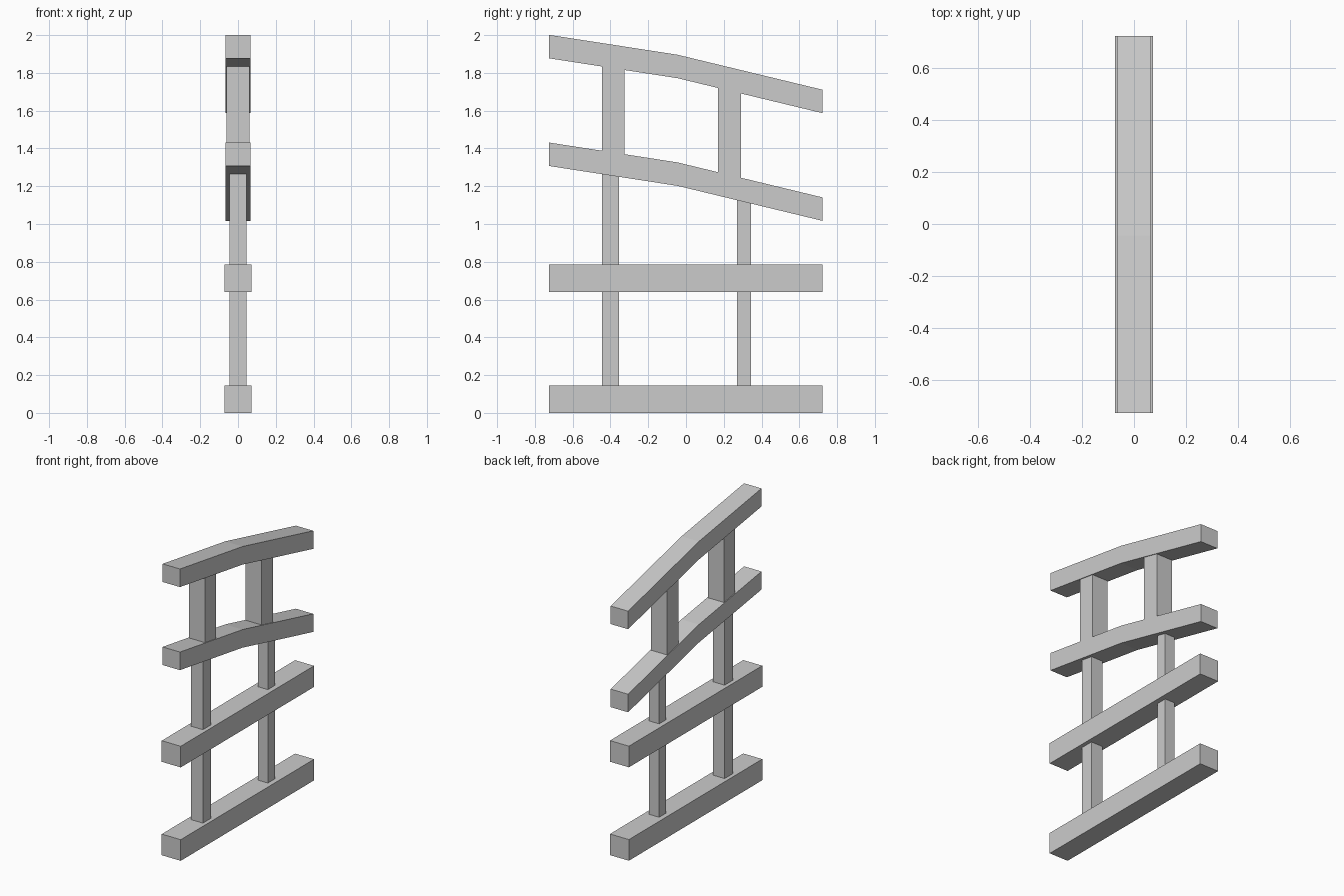
import bpy
import bmesh

if "Cube" in bpy.data.objects:
    bpy.data.objects.remove(bpy.data.objects["Cube"])

# Underside of the bent lower rail as (y, z); the top rail repeats it higher up
BEND = [(-0.724, 1.307), (-0.045, 1.202), (0.722, 1.017)]
RAIL_H = 0.124
RISE = 0.57
EMBED = 0.01


def bend_z(y):
    """Height of the lower bent rail's underside at y."""
    (y0, z0), (y1, z1), (y2, z2) = BEND
    if y < y1:
        return z0 + (z1 - z0) * (y - y0) / (y1 - y0)
    return z1 + (z2 - z1) * (y - y1) / (y2 - y1)


def prism(name, profile, half_x):
    """Extrude a side profile of (y, z) points across x."""
    bm = bmesh.new()
    face = bm.faces.new([bm.verts.new((-half_x, y, z)) for y, z in profile])
    ext = bmesh.ops.extrude_face_region(bm, geom=[face])
    verts = [g for g in ext["geom"] if isinstance(g, bmesh.types.BMVert)]
    bmesh.ops.translate(bm, verts=verts, vec=(2 * half_x, 0, 0))
    bmesh.ops.recalc_face_normals(bm, faces=bm.faces)
    mesh = bpy.data.meshes.new(name)
    bm.to_mesh(mesh)
    bm.free()
    obj = bpy.data.objects.new(name, mesh)
    bpy.context.collection.objects.link(obj)
    return obj


def post(name, y0, y1, half_x, low, high):
    """Upright whose ends follow the height functions low(y) and high(y)."""
    prism(name, [(y0, low(y0) - EMBED), (y1, low(y1) - EMBED),
                 (y1, high(y1) + EMBED), (y0, high(y0) + EMBED)], half_x)


# Straight beams
for name, z0, z1 in (("base_beam", 0.0, 0.145), ("middle_beam", 0.641, 0.786)):
    prism(name, [(-0.724, z0), (0.722, z0), (0.722, z1), (-0.724, z1)], 0.072)

# Bent rails
for name, dz in (("lower_bent_rail", 0.0), ("top_bent_rail", RISE)):
    under = [(y, z + dz) for y, z in BEND]
    over = [(y, z + dz + RAIL_H) for y, z in reversed(BEND)]
    prism(name, under + over, 0.066)

# Slim lower posts, in two storeys
for side, y0, y1, hx in (("front", -0.445, -0.355, 0.045),
                         ("back", 0.27, 0.345, 0.0375)):
    post(side + "_base_post", y0, y1, hx, lambda y: 0.145, lambda y: 0.641)
    post(side + "_middle_post", y0, y1, hx, lambda y: 0.786, bend_z)

# Thick upper posts between the bent rails
for side, y0, y1 in (("front", -0.445, -0.325), ("back", 0.17, 0.292)):
    post(side + "_upper_post", y0, y1, 0.061,
         lambda y: bend_z(y) + RAIL_H, lambda y: bend_z(y) + RISE)
